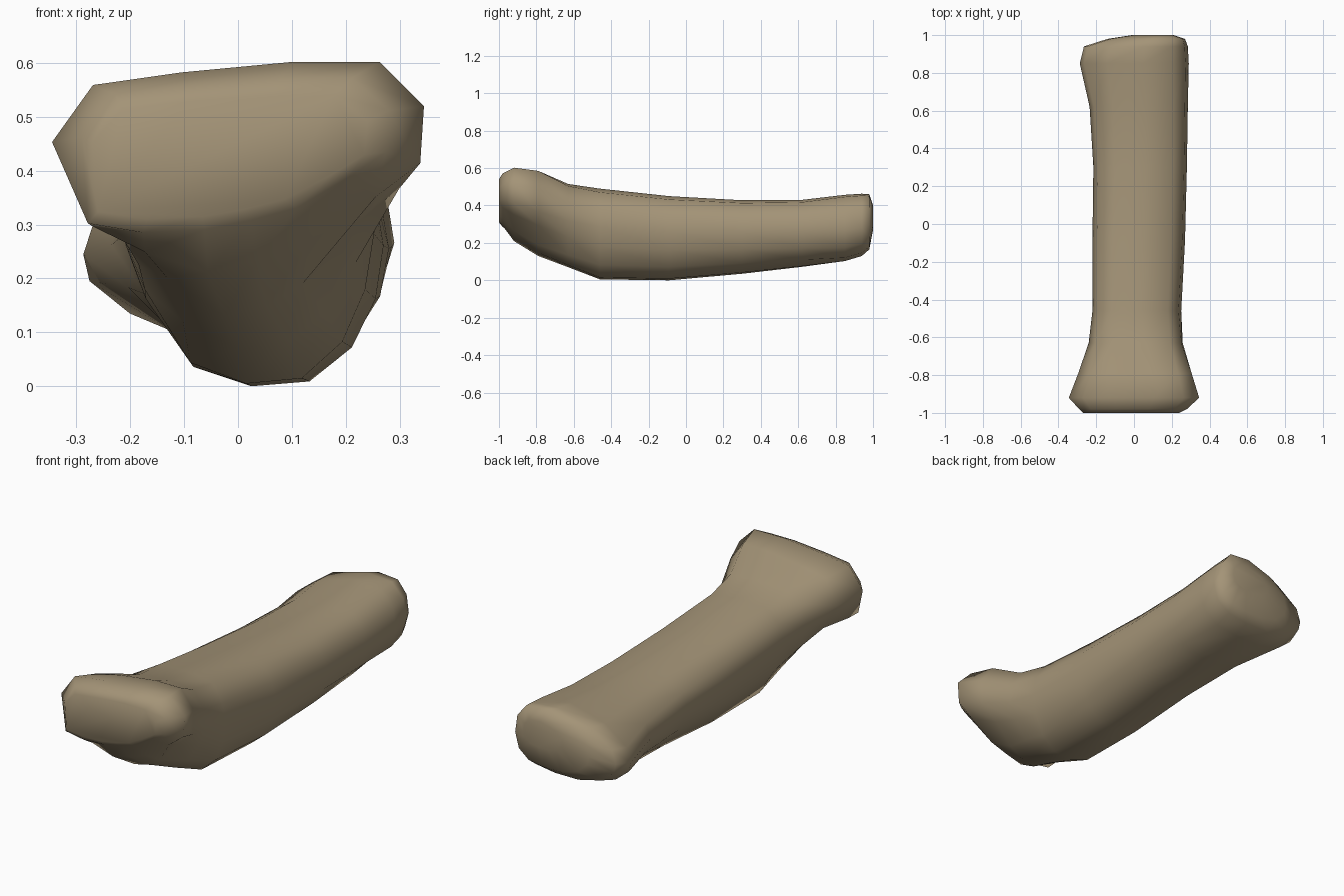
import bpy, bmesh

bone_tan = bpy.data.materials.new("bone tan")
bone_tan.diffuse_color = (0.37, 0.295, 0.185, 1)

# Cross-sections as fractions of width and height, clockwise from the left side
HEAD = [(0, .62), (.11, .89), (.35, .95), (.65, 1), (.88, 1), (1, .79),
        (.99, .52), (.87, .36), (.69, .14), (.55, .06), (.42, 0), (.25, .1), (.11, .22)]
FRONT = HEAD[:8] + [(.7, .16), (.55, .08), (.4, .02), (.2, 0), (.02, .06)]
NECK = HEAD[:7] + [(.84, .36), (.69, .13), (.58, .04), (.45, 0), (.27, .16), (.13, .33)]
SHAFT = [(0, .66), (.05, .87), (.22, .99), (.55, 1), (.85, .96), (.97, .78),
         (1, .58), (.97, .36), (.88, .16), (.72, .02), (.5, 0), (.28, .08), (.1, .36)]
TAIL = [(0, .40), (.04, .60), (.25, .85), (.58, 1), (.85, .97), (.97, .76),
        (1, .46), (.95, .2), (.82, .05), (.62, 0), (.38, 0), (.15, .09), (.02, .26)]

# Stations along the bone: end section, y, left, right, bottom, top, blend to it
STATIONS = [
    (FRONT, -1.00, -.27, .24, .31, .54, 1),
    (FRONT, -.98, -.29, .28, .285, .572, 1),
    (HEAD, -.92, -.345, .345, .21, .602, 1),
    (NECK, -.79, -.295, .305, .13, .585, 1),
    (NECK, -.63, -.24, .26, .07, .515, .4),
    (SHAFT, -.46, -.22, .25, .005, .49, 0),
    (SHAFT, -.09, -.22, .27, 0, .45, 0),
    (TAIL, .30, -.215, .28, .035, .428, .15),
    (TAIL, .62, -.235, .285, .072, .43, .5),
    (TAIL, .85, -.287, .29, .103, .457, 1),
    (TAIL, .94, -.265, .285, .13, .463, 1),
    (TAIL, .98, -.14, .27, .165, .46, 1),
    (TAIL, 1.00, -.01, .21, .27, .40, 1),
]

bm = bmesh.new()
rings = []
for section, y, left, right, bottom, top, w in STATIONS:
    ring = []
    for (eu, ev), (su, sv) in zip(section, SHAFT):
        u, v = su + (eu - su) * w, sv + (ev - sv) * w
        ring.append(bm.verts.new((left + u * (right - left), y,
                                  bottom + v * (top - bottom))))
    rings.append(ring)

# Skin between the rings, then close both ends
for a, b in zip(rings, rings[1:]):
    for i in range(len(a)):
        j = (i + 1) % len(a)
        bm.faces.new((a[i], a[j], b[j], b[i]))
bm.faces.new(rings[0])
bm.faces.new(rings[-1])
bmesh.ops.recalc_face_normals(bm, faces=bm.faces)
for f in bm.faces:
    f.smooth = True

mesh = bpy.data.meshes.new("bone")
bm.to_mesh(mesh)
bm.free()
mesh.materials.append(bone_tan)
bone = bpy.data.objects.new("bone", mesh)
bpy.context.collection.objects.link(bone)
